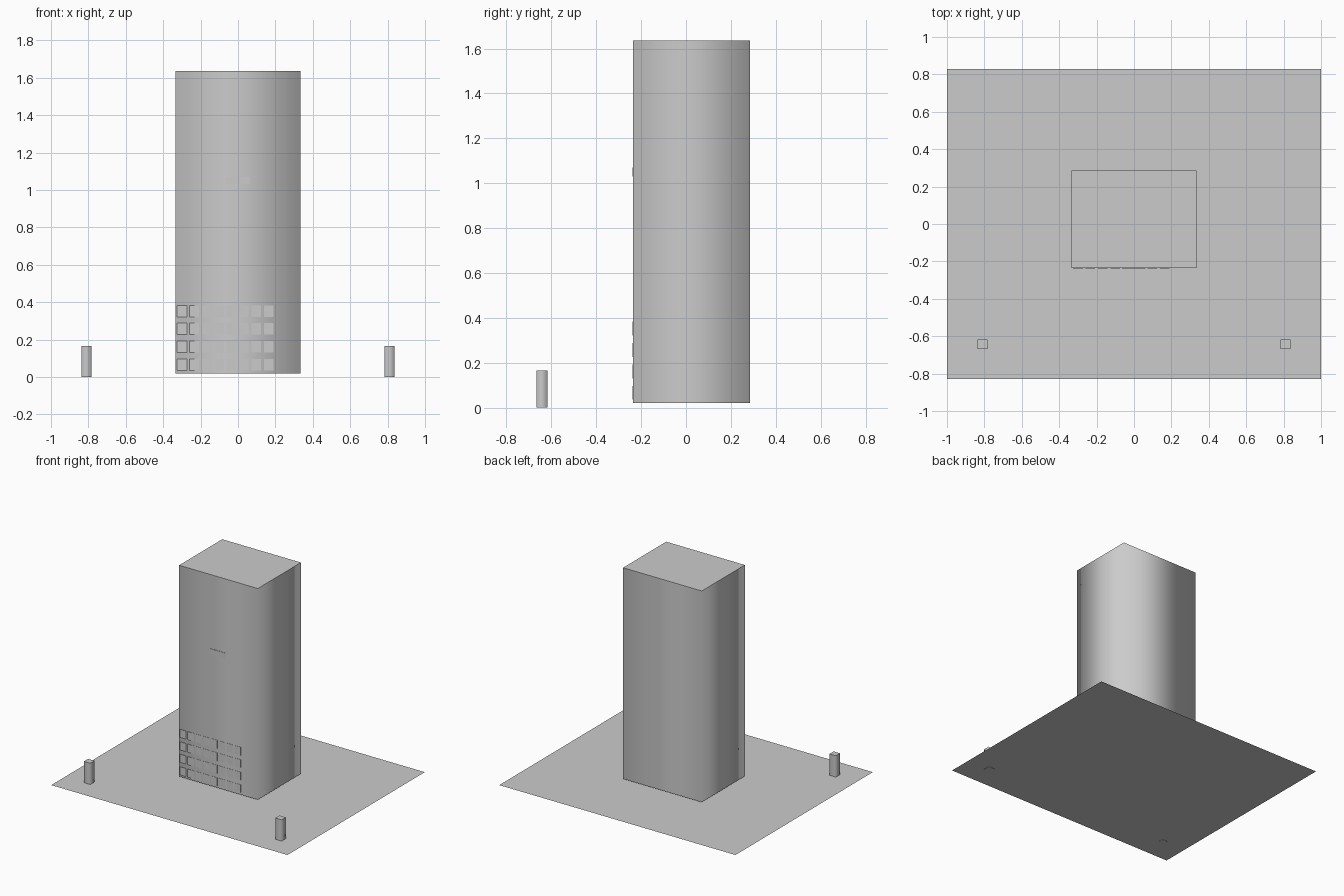
import bpy, bmesh

if "Cube" in bpy.data.objects:
    bpy.data.objects.remove(bpy.data.objects["Cube"])

# single grey used everywhere
grey = bpy.data.materials.new("light grey")
grey.diffuse_color = (0.6, 0.6, 0.6, 1)
grey.use_nodes = True
grey.node_tree.nodes["Principled BSDF"].inputs["Base Color"].default_value = grey.diffuse_color


def add_box(bm, x0, x1, y0, y1, z0, z1):
    verts = bmesh.ops.create_cube(bm, size=1)["verts"]
    for v in verts:
        v.co.x = x1 if v.co.x > 0 else x0
        v.co.y = y1 if v.co.y > 0 else y0
        v.co.z = z1 if v.co.z > 0 else z0


def make(name, boxes, smooth=False):
    bm = bmesh.new()
    for b in boxes:
        add_box(bm, *b)
    if smooth:
        # sides blend around the vertical corners, caps stay crisp
        for f in bm.faces:
            f.smooth = True
        for e in bm.edges:
            a, b = e.verts
            e.smooth = abs(a.co.z - b.co.z) > 1e-4
    mesh = bpy.data.meshes.new(name)
    bm.to_mesh(mesh)
    bm.free()
    mesh.materials.append(grey)
    obj = bpy.data.objects.new(name, mesh)
    bpy.context.collection.objects.link(obj)
    return obj


# ground sheet
bm = bmesh.new()
bmesh.ops.create_grid(bm, x_segments=1, y_segments=1, size=1)
for v in bm.verts:
    v.co.y *= 0.83
    v.co.z = 0.002
mesh = bpy.data.meshes.new("ground_sheet")
bm.to_mesh(mesh)
bm.free()
mesh.materials.append(grey)
bpy.context.collection.objects.link(bpy.data.objects.new("ground_sheet", mesh))

# tower block, raised slightly off the ground
X0, X1, Y0, Y1, Z0, Z1 = -0.333, 0.333, -0.236, 0.285, 0.02, 1.636
make("tower", [(X0, X1, Y0, Y1, Z0, Z1)], smooth=True)

# window panels low on the front: 8 columns by 4 rows
windows = []
for c in range(8):
    for r in range(4):
        x = -0.325 + c * 0.0661
        z = 0.035 + r * 0.0955
        windows.append((x, x + 0.051, Y0 - 0.002, Y0 + 0.004, z, z + 0.062))
make("front_windows", windows)

# small plate at mid height on the front
make("front_plate", [(-0.064, 0.061, Y0 - 0.003, Y0 + 0.004, 1.03, 1.07)])

# pair of posts at the front corners of the ground
for side, name in ((-1, "post_left"), (1, "post_right")):
    x = side * 0.81
    make(name, [(x - 0.027, x + 0.027, -0.667, -0.617, 0, 0.165)], smooth=True)
